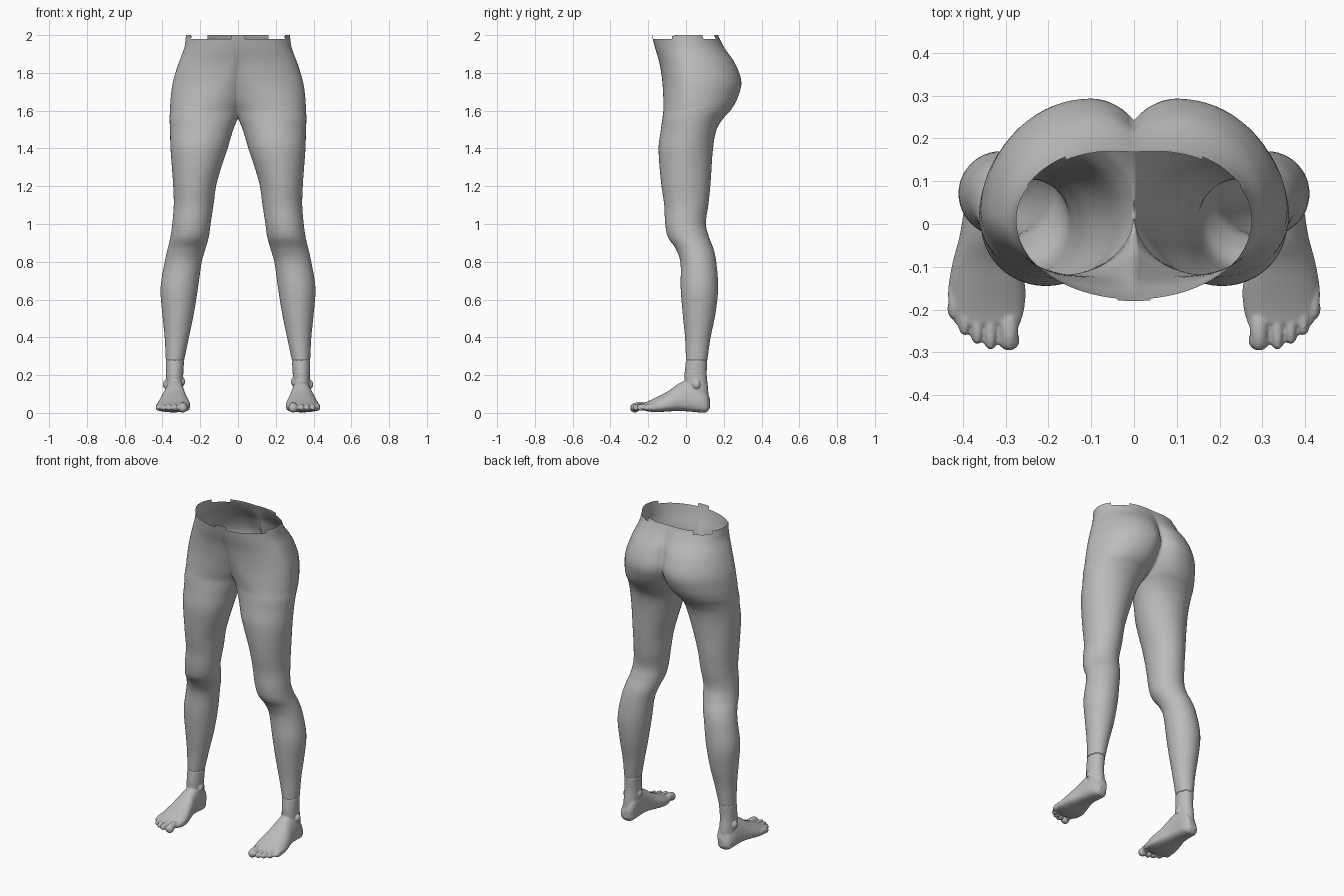
import bpy, bmesh, math
from mathutils import Matrix

if "Cube" in bpy.data.objects:
    bpy.data.objects.remove(bpy.data.objects["Cube"])

skin = bpy.data.materials.new("plain grey")
skin.diffuse_color = (0.5, 0.5, 0.5, 1)
skin.use_nodes = True
skin.node_tree.nodes["Principled BSDF"].inputs["Base Color"].default_value = skin.diffuse_color

# Leg sections: z, inner x, outer x, front y, back y
LEG = [(0.05, .295, .385, .00, .118), (0.12, .293, .383, -.005, .118),
       (0.20, .290, .382, -.008, .110), (0.28, .285, .382, .000, .113),
       (0.40, .260, .388, -.005, .130), (0.52, .235, .400, -.017, .155),
       (0.66, .212, .410, -.028, .170), (0.80, .192, .388, -.030, .160),
       (0.87, .172, .372, -.055, .145), (0.93, .155, .358, -.095, .122),
       (1.00, .145, .348, -.110, .105), (1.10, .130, .340, -.115, .118),
       (1.22, .112, .344, -.132, .130), (1.40, .055, .357, -.145, .143),
       (1.50, .025, .360, -.133, .162)]
# Hip sections add: widest-point y, front centre x, back centre x
HIP = [(1.56, .00, .362, -.125, .198, .02, .19, .17),
       (1.60, -.02, .360, -.120, .235, .03, .18, .15),
       (1.66, -.05, .357, -.120, .270, .03, .14, .125),
       (1.75, -.07, .345, -.125, .293, .03, .08, .10),
       (1.85, -.08, .315, -.140, .260, .02, .04, .09),
       (1.93, -.15, .285, -.163, .205, .01, .02, .07),
       (1.98, -.22, .277, -.176, .178, .01, .0, .05),
       (2.00, -.25, .275, -.180, .170, .01, .0, .05)]
ROWS = [(z, a, b, f, k, (f + k) / 2, (a + b) / 2, (a + b) / 2)
        for z, a, b, f, k in LEG] + HIP
N = 48


def smooth_rows(rows, steps):
    """Smooth curve through the section table, keeping every table row."""
    def slope(i):
        p, q = rows[max(i - 1, 0)], rows[min(i + 1, len(rows) - 1)]
        return [(b - a) / (q[0] - p[0]) for a, b in zip(p, q)]
    out = []
    for i in range(len(rows) - 1):
        p, q, m, n = rows[i], rows[i + 1], slope(i), slope(i + 1)
        h = q[0] - p[0]
        for s in range(steps):
            t = s / steps
            out.append([(2*t**3 - 3*t*t + 1) * a + (t**3 - 2*t*t + t) * h * u
                        + (3*t*t - 2*t**3) * b + (t**3 - t*t) * h * v
                        for a, b, u, v in zip(p, q, m, n)])
    return out + [list(rows[-1])]


def section(row):
    """Loop from the inner side, round front, outside and back; cut at x = 0."""
    z, xi, xo, yf, yb, cy, cf, cb = row
    if abs(xi) < .002:
        xi = 0

    def cut(c):
        return math.pi if xi >= 0 else math.acos(-c / (c - xi))
    a0, a1 = -cut(cf), cut(cb)
    pts = []
    for i in range(N + 1):
        a = a0 + (a1 - a0) * i / N
        c, r = (cf, cy - yf) if a < 0 else (cb, yb - cy)
        ca = math.cos(a)
        x = c + ca * ((xo - c) if ca > 0 else (c - xi))
        pts.append((max(x, 0), cy + r * math.sin(a), z))
    return pts


def loft(bm, rings, caps=False):
    vs = [[bm.verts.new(p) for p in ring] for ring in rings]
    for a, b in zip(vs, vs[1:]):
        for i in range(len(a) - 1):
            bm.faces.new((a[i], a[i + 1], b[i + 1], b[i]))
    if caps:
        bm.faces.new(vs[0][:-1])
        bm.faces.new(vs[-1][:-1])
    return vs


def finish(bm, name):
    bmesh.ops.remove_doubles(bm, verts=bm.verts, dist=.0002)
    bmesh.ops.recalc_face_normals(bm, faces=bm.faces)
    me = bpy.data.meshes.new(name)
    bm.to_mesh(me)
    bm.free()
    me.materials.append(skin)
    me.polygons.foreach_set("use_smooth", [True] * len(me.polygons))
    ob = bpy.data.objects.new(name, me)
    bpy.context.collection.objects.link(ob)
    return ob


# Hips and legs: one open shell, mirrored
bm = bmesh.new()
loft(bm, [section(r) for r in smooth_rows(ROWS[3:], 5)])
# Ragged waist edge: drop pieces of the top strip
ragged = []
for f in bm.faces:
    c = f.calc_center_median()
    front = c.y < -.03 and .03 < c.x < .25
    rear = c.y > .09 and c.x > .165
    if c.z > 1.98 and (front or rear):
        ragged.append(f)
bmesh.ops.delete(bm, geom=ragged, context='FACES')
body = finish(bm, "hips_and_legs")
mir = body.modifiers.new("mirror", 'MIRROR')
mir.use_clip = True
mir.merge_threshold = .0005

# Foot: y, inner x, outer x, bottom z, top z
FOOT = [(-.235, .268, .418, .018, .048), (-.20, .258, .432, .008, .062),
        (-.15, .255, .434, .004, .086), (-.09, .268, .424, .008, .118),
        (-.03, .284, .408, .010, .160), (.03, .290, .398, .006, .180),
        (.08, .293, .392, .002, .160), (.11, .302, .382, .004, .125),
        (.126, .320, .362, .025, .075)]
bm = bmesh.new()
rings = []
for y, xi, xo, zb, zt in smooth_rows(FOOT, 4):
    ring = []
    for i in range(33):
        a = math.tau * (i % 32) / 32
        c, s = math.cos(a), math.sin(a)
        low = zb + (zt - zb) * .35
        # flatter sole, rounded instep that leans to the inner side
        x = (xi + xo) / 2 + (xo - xi) / 2 * math.copysign(abs(c) ** .85, c)
        if s > 0:
            x -= .015 * s
            z = low + (zt - low) * s
        else:
            z = low - (low - zb) * abs(s) ** .6
        ring.append((x, y, z))
    rings.append(ring)
loft(bm, rings, True)
# Ankle stub running up into the shin
loft(bm, [section(r) for r in smooth_rows(ROWS[:4], 4)], True)


def blob(x, y, z, rx, ry, rz):
    bmesh.ops.create_uvsphere(bm, u_segments=20, v_segments=12, radius=1,
                              matrix=Matrix.Translation((x, y, z))
                              @ Matrix.Diagonal((rx, ry, rz, 1)))


# Toes: shaft and rounded tip: x, tip y, half width
for x, tip, r in ((.292, -.295, .025), (.335, -.293, .0165), (.366, -.280, .016),
                  (.395, -.260, .0155), (.421, -.222, .0155)):
    blob(x, tip + .055, .036, r * .88, .055, r * .85)
    blob(x, tip + .024, .026, r, .025, r * .98)
# Ankle bones
blob(.386, .055, .150, .012, .020, .022)
blob(.292, .045, .165, .012, .020, .022)
foot = finish(bm, "feet")
rem = foot.modifiers.new("blend", 'REMESH')
rem.mode = 'VOXEL'
rem.voxel_size = .0045
rem.use_smooth_shade = True
sm = foot.modifiers.new("soften", 'SMOOTH')
sm.factor = .5
sm.iterations = 5
foot.modifiers.new("mirror", 'MIRROR').use_mirror_merge = False
